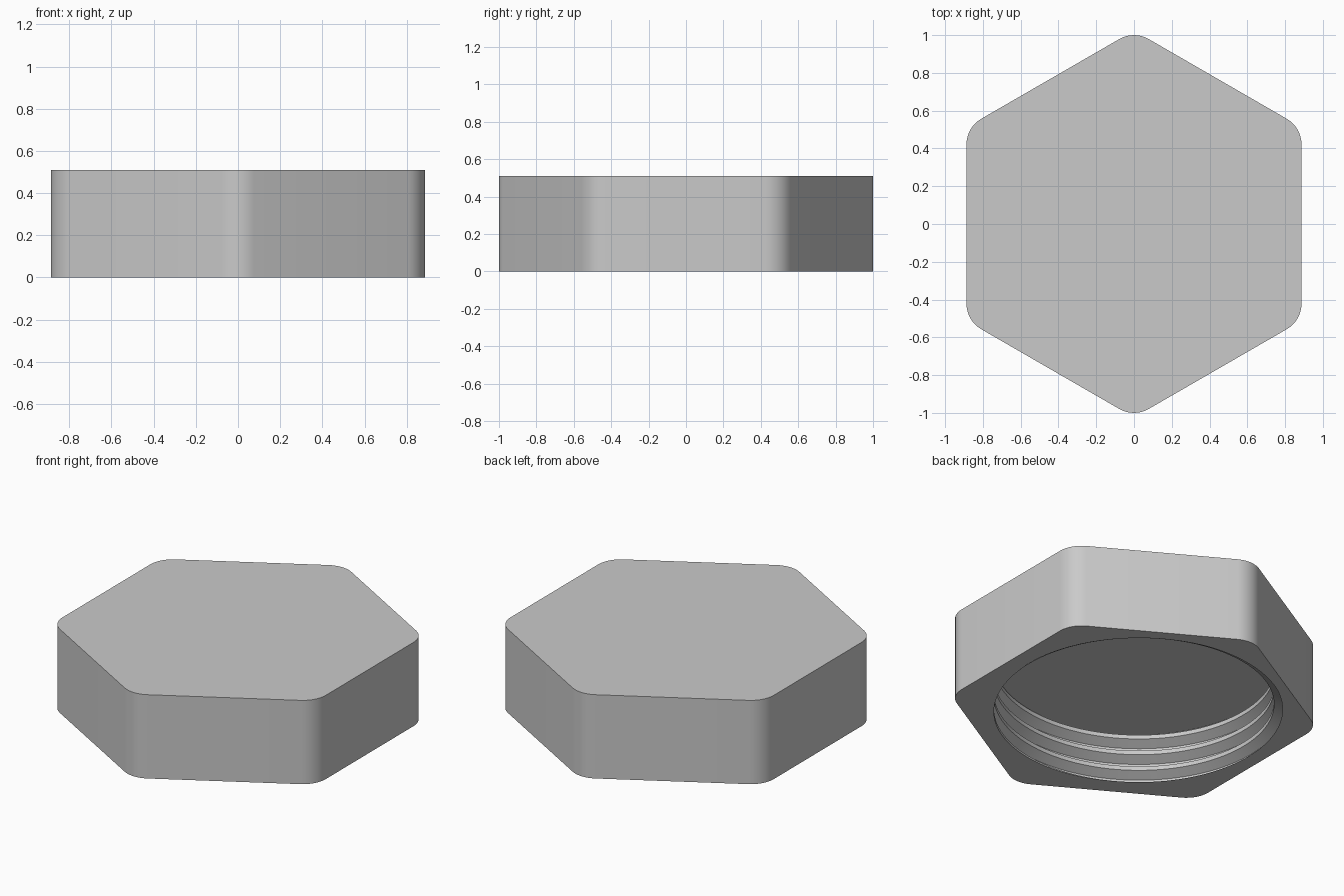
import bpy, bmesh, math
from math import pi, tau, sin, cos

if "Cube" in bpy.data.objects:
    bpy.data.objects.remove(bpy.data.objects["Cube"], do_unlink=True)

HEIGHT = 0.51
CORNER = 0.155                       # corner rounding radius
BORE = 0.773                         # radius at the thread crests
PITCH = 0.1
GROOVE = 0.541 * PITCH               # groove depth of a sixty degree thread
DEPTH = 0.328                        # threaded blind hole
START = 0.022                        # height of the first crest
SEG = 128
BREAKS = (-0.125, 0.125, 0.4375, 0.5625)   # profile corners within one pitch

bm = bmesh.new()


def ring(points):
    return [bm.verts.new(p) for p in points]


def pairs(r):
    return zip(r, r[1:] + r[:1])


def thread_radius(z, angle):
    """Flat crest, sloping flank, flat root; symmetric about the crest."""
    phase = ((z - START) / PITCH - angle / tau) % 1
    from_crest = min(phase, 1 - phase)
    slope = (from_crest - BREAKS[1]) / (BREAKS[2] - BREAKS[1])
    return BORE + GROOVE * min(max(slope, 0), 1)


def hex_outline(z):
    """Hexagon with rounded corners, points along y."""
    pts = []
    for k in range(6):
        mid = pi / 6 + k * pi / 3
        cx, cy = (1 - CORNER) * cos(mid), (1 - CORNER) * sin(mid)
        for s in range(9):
            t = mid - pi / 6 + s * pi / 24
            pts.append((cx + CORNER * cos(t), cy + CORNER * sin(t), z))
    return pts


# Outer hexagonal body with closed top
base = ring(hex_outline(0))
top = ring(hex_outline(HEIGHT))
for (a, b), (c, d) in zip(pairs(base), pairs(top)):
    bm.faces.new((a, b, d, c))
bm.faces.new(top)

# Helical thread: each column follows the profile corners up the bore
turns = range(-2, math.ceil(DEPTH / PITCH) + 2)
columns = []
for i in range(SEG + 1):
    a = tau * i / SEG
    column = []
    for k in turns:
        for f in BREAKS:
            z = min(max(START + PITCH * (k + f + a / tau), 0), DEPTH)
            r = thread_radius(z, a)
            column.append(bm.verts.new((r * cos(a), r * sin(a), z)))
    columns.append(column)
for left, right in zip(columns, columns[1:]):
    for j in range(len(left) - 1):
        bm.faces.new((left[j], left[j + 1], right[j + 1], right[j]))

# Flat ceiling of the bore
bm.faces.new([c[-1] for c in columns[:-1]])

# Underside between the hexagon and the mouth, where the groove runs out
mouth = ring([c[0].co for c in columns[:-1]])
rim = [bm.edges.new(p) for p in pairs(mouth)]
rim += [bm.edges.get(p) for p in pairs(base)]
bmesh.ops.triangle_fill(bm, edges=rim, use_beauty=True)

bmesh.ops.remove_doubles(bm, verts=bm.verts, dist=1e-5)
bmesh.ops.dissolve_degenerate(bm, edges=bm.edges, dist=1e-5)
bmesh.ops.recalc_face_normals(bm, faces=bm.faces)

mesh = bpy.data.meshes.new("hex_cap")
bm.to_mesh(mesh)
bm.free()
cap = bpy.data.objects.new("hex_cap", mesh)
bpy.context.collection.objects.link(cap)

# Plain grey finish
grey = bpy.data.materials.new("grey")
grey.use_nodes = True
colour = (0.59, 0.59, 0.59, 1)
grey.diffuse_color = colour
grey.node_tree.nodes["Principled BSDF"].inputs["Base Color"].default_value = colour
mesh.materials.append(grey)

bpy.ops.object.select_all(action='DESELECT')
cap.select_set(True)
bpy.context.view_layer.objects.active = cap
bpy.ops.object.shade_smooth_by_angle(angle=math.radians(20))
